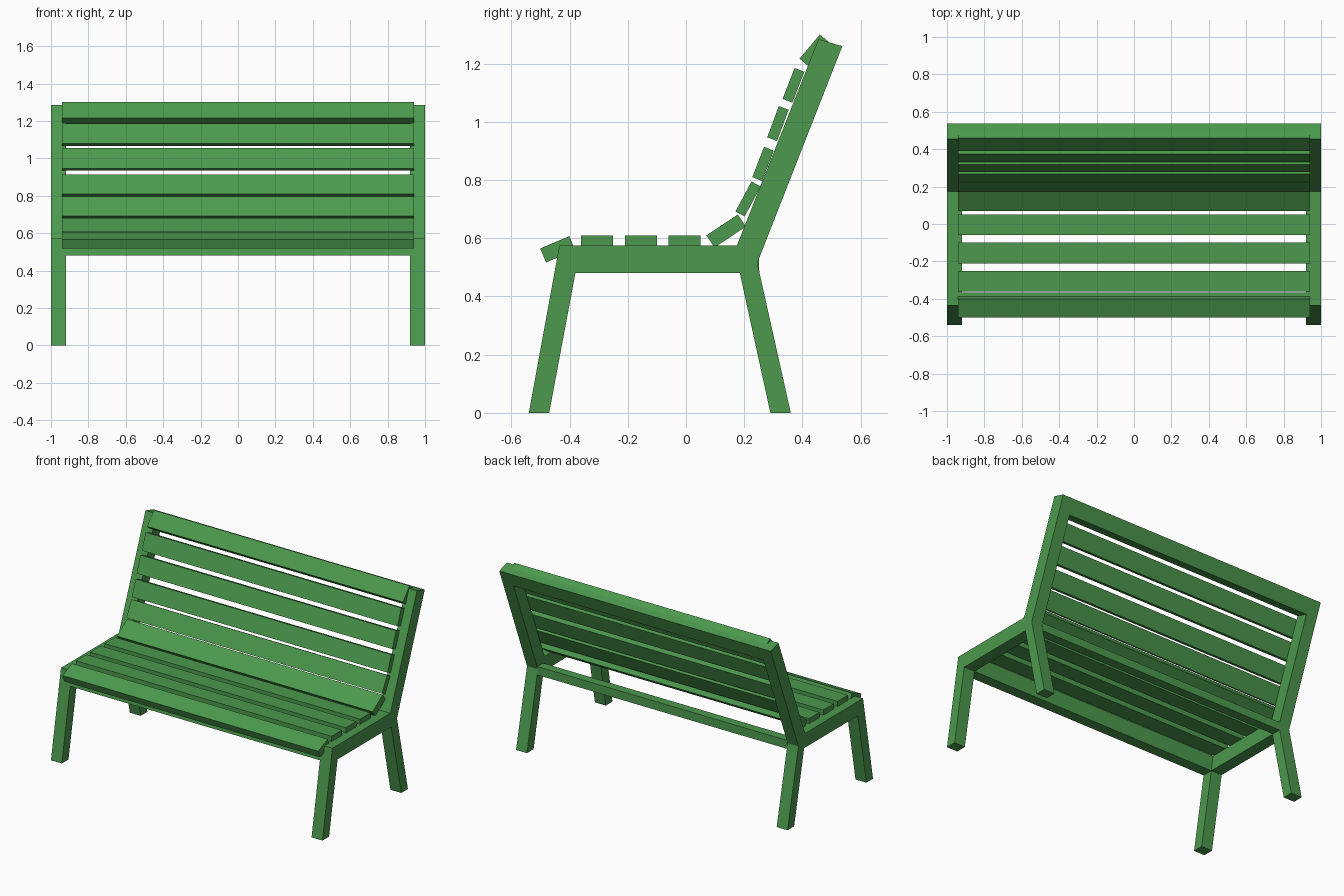
import bpy
import bmesh
from mathutils import Vector

cube = bpy.data.objects.get("Cube")
if cube:
    bpy.data.objects.remove(cube)

# Single painted colour
green = bpy.data.materials.new("bench_green")
green.use_nodes = True
paint = (0.072, 0.32, 0.075, 1)
green.diffuse_color = paint
green.node_tree.nodes["Principled BSDF"].inputs["Base Color"].default_value = paint


def extrude_profile(name, profile, x0, x1):
    """Extrude a closed (y, z) outline from x0 to x1."""
    bm = bmesh.new()
    face = bm.faces.new([bm.verts.new((x0, y, z)) for y, z in profile])
    result = bmesh.ops.extrude_face_region(bm, geom=[face])
    moved = [v for v in result["geom"] if isinstance(v, bmesh.types.BMVert)]
    bmesh.ops.translate(bm, verts=moved, vec=(x1 - x0, 0, 0))
    bmesh.ops.recalc_face_normals(bm, faces=bm.faces)
    mesh = bpy.data.meshes.new(name)
    bm.to_mesh(mesh)
    bm.free()
    mesh.materials.append(green)
    obj = bpy.data.objects.new(name, mesh)
    bpy.context.collection.objects.link(obj)
    return obj


def slat(name, start, end, thickness):
    """Plank whose visible face runs from start to end in (y, z)."""
    a, b = Vector(start), Vector(end)
    d = (b - a).normalized()
    back = Vector((d.y, -d.x)) * thickness
    extrude_profile(name, [a, b, b + back, a + back], -0.942, 0.942)


# Side frames: legs, seat rail and back post in one bent outline
frame = [(-0.54, 0), (-0.47, 0), (-0.38, 0.48), (0.185, 0.48), (0.29, 0), (0.36, 0),
         (0.245, 0.515), (0.537, 1.26), (0.455, 1.284), (0.175, 0.575), (-0.435, 0.575)]
extrude_profile("left_frame", frame, 0.92, 1.0)
extrude_profile("right_frame", frame, -1.0, -0.92)

# Cross bars joining the frames
bars = {
    "front_rail": [(-0.452, 0.48), (-0.38, 0.48), (-0.365, 0.575), (-0.435, 0.575)],
    "rear_rail": [(0.19, 0.48), (0.252, 0.48), (0.25, 0.535), (0.19, 0.535)],
    "top_rail": [(0.418, 1.19), (0.5, 1.166), (0.537, 1.26), (0.455, 1.284)],
}
for name, profile in bars.items():
    extrude_profile(name, profile, -0.92, 0.92)

# Seat slats
slat("front_edge_slat", (-0.501, 0.565), (-0.401, 0.607), 0.052)
for i in range(3):
    y = -0.36 + 0.15 * i
    slat(f"seat_slat_{i + 1}", (y, 0.61), (y + 0.11, 0.61), 0.036)

# Back slats, curving up from the seat to the rolled top
back_slats = [
    ((0.07, 0.61), (0.178, 0.682), 0.05),
    ((0.17, 0.692), (0.225, 0.795), 0.036),
    ((0.228, 0.81), (0.268, 0.914), 0.036),
    ((0.279, 0.947), (0.319, 1.054), 0.036),
    ((0.332, 1.079), (0.373, 1.185), 0.036),
    ((0.39, 1.217), (0.46, 1.3), 0.045),
]
for i, (start, end, thickness) in enumerate(back_slats):
    slat(f"back_slat_{i + 1}", start, end, thickness)
